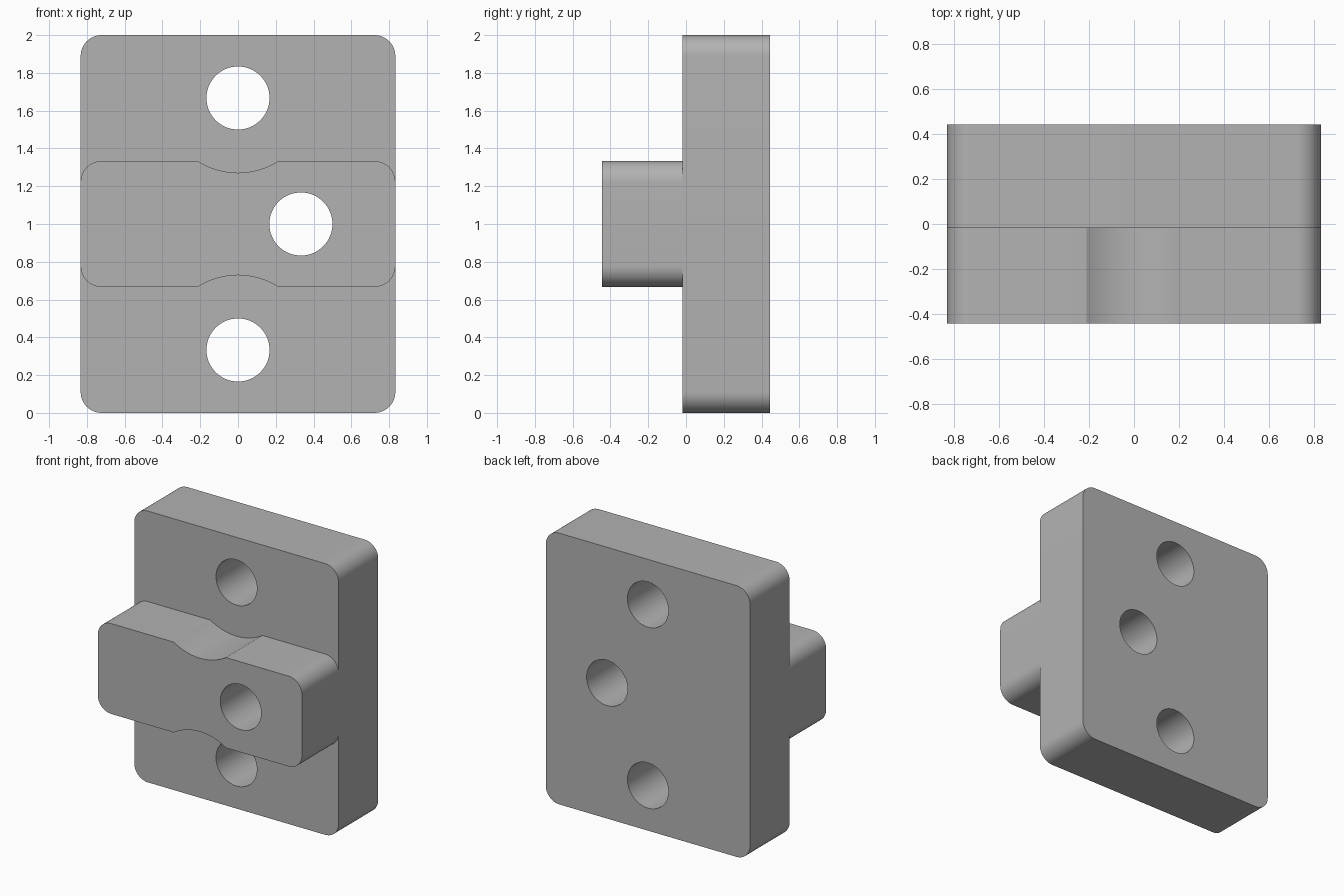
import bpy, bmesh, math

cube = bpy.data.objects.get("Cube")
if cube:
    bpy.data.objects.remove(cube, do_unlink=True)

HALF_W, SPLIT, FRONT, BACK = 0.833, -0.018, -0.444, 0.444
CORNER, HOLE, HEAD = 0.11, 0.167, 0.396
SCREWS = [(0, 0.333), (0, 1.667)]
PIVOT = (0.333, 1.0)

grey = bpy.data.materials.new("plain grey")
grey.use_nodes = True
color = (0.45, 0.45, 0.45, 1)
grey.diffuse_color = color
grey.node_tree.nodes["Principled BSDF"].inputs["Base Color"].default_value = color


def arc(cx, cz, r, start, end, steps):
    return [(cx + r * math.cos(a), cz + r * math.sin(a))
            for a in (start + (end - start) * i / steps for i in range(steps + 1))]


def rounded_rect(z0, z1):
    x = HALF_W - CORNER
    corners = [(x, z1 - CORNER), (-x, z1 - CORNER), (-x, z0 + CORNER), (x, z0 + CORNER)]
    q = math.pi / 2
    return [p for i, (cx, cz) in enumerate(corners)
            for p in arc(cx, cz, CORNER, i * q, (i + 1) * q, 12)]


def extrude(name, outline, y0, y1):
    bm = bmesh.new()
    face = bm.faces.new([bm.verts.new((x, y0, z)) for x, z in outline])
    new = bmesh.ops.extrude_face_region(bm, geom=[face])["geom"]
    bmesh.ops.translate(bm, vec=(0, y1 - y0, 0),
                        verts=[v for v in new if isinstance(v, bmesh.types.BMVert)])
    bmesh.ops.recalc_face_normals(bm, faces=bm.faces)
    mesh = bpy.data.meshes.new(name)
    bm.to_mesh(mesh)
    bm.free()
    mesh.materials.append(grey)
    obj = bpy.data.objects.new(name, mesh)
    bpy.context.collection.objects.link(obj)
    return obj


def drill(obj, center, radius, y0, y1):
    outline = arc(*center, radius, 0, math.tau, 64)[:-1]
    cutter = extrude("cutter", outline, y0, y1)
    cutter.hide_render = True
    mod = obj.modifiers.new("hole", "BOOLEAN")
    mod.operation, mod.solver, mod.object = "DIFFERENCE", "EXACT", cutter
    bpy.context.view_layer.objects.active = obj
    bpy.ops.object.modifier_apply(modifier=mod.name)
    bpy.data.objects.remove(cutter, do_unlink=True)


# Back plate and the narrower bar across its front
plate = extrude("back_plate", rounded_rect(0, 2), SPLIT, BACK)
bar = extrude("front_bar", rounded_rect(0.667, 1.333), FRONT, SPLIT)

# Join into one solid
mod = plate.modifiers.new("join", "BOOLEAN")
mod.operation, mod.solver, mod.object = "UNION", "EXACT", bar
bpy.context.view_layer.objects.active = plate
bpy.ops.object.modifier_apply(modifier=mod.name)
bpy.data.objects.remove(bar, do_unlink=True)
plate.name = "mounting_block"

# Screw holes, clearance scallops in the bar, and the offset through hole
for screw in SCREWS:
    drill(plate, screw, HEAD, -1, SPLIT)
    drill(plate, screw, HOLE, -1, 1)
drill(plate, PIVOT, HOLE, -1, 1)

# Smooth curved walls, crisp edges
bpy.ops.object.select_all(action="DESELECT")
plate.select_set(True)
bpy.context.view_layer.objects.active = plate
bpy.ops.object.shade_smooth_by_angle(angle=math.radians(25))
